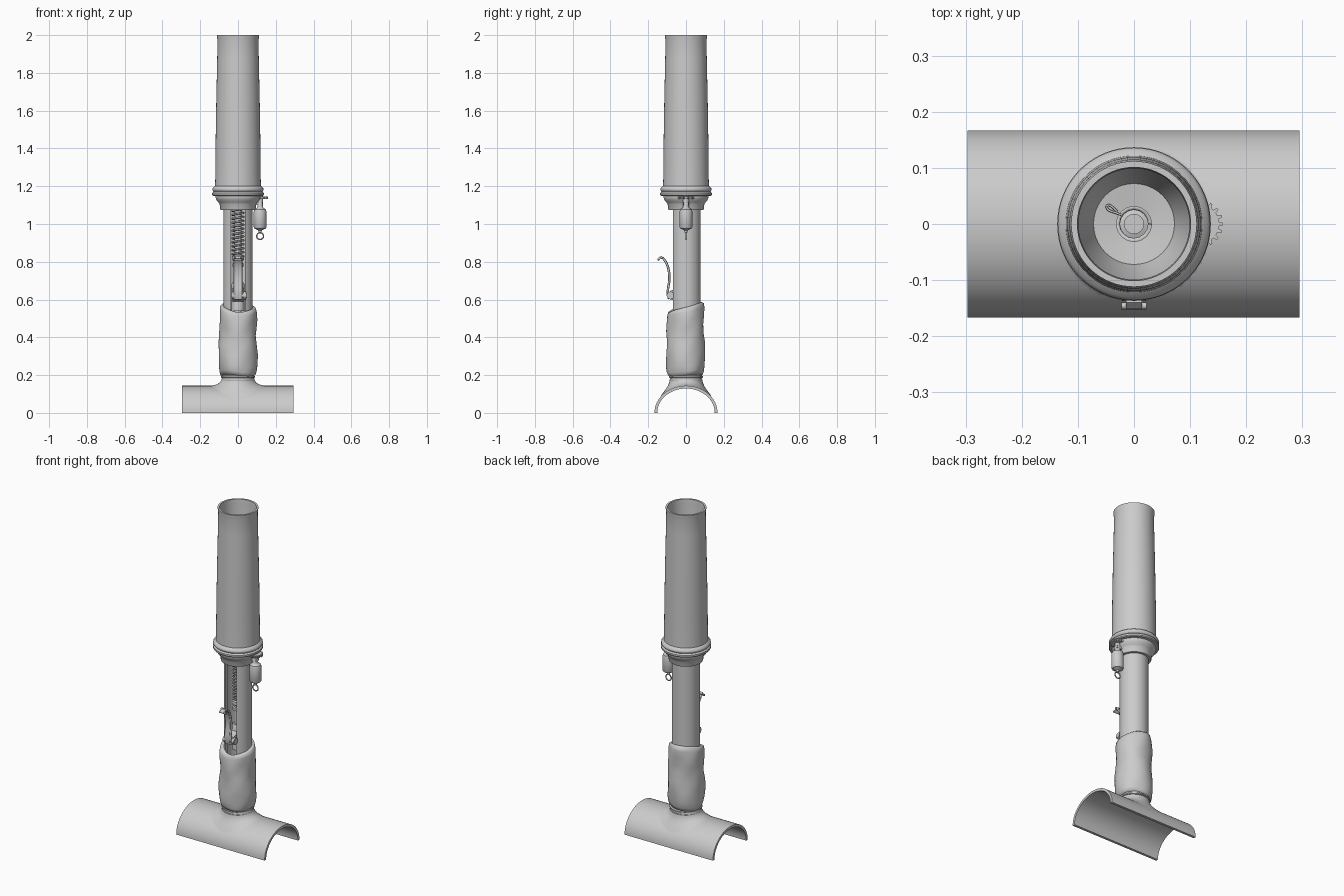
import bpy, bmesh, math
from mathutils import Vector

if "Cube" in bpy.data.objects:
    bpy.data.objects.remove(bpy.data.objects["Cube"])

TAU = 2 * math.pi


def add_mesh(name, verts, faces, smooth=True, angle=35):
    me = bpy.data.meshes.new(name)
    me.from_pydata(verts, [], faces)
    bm = bmesh.new()
    bm.from_mesh(me)
    bmesh.ops.recalc_face_normals(bm, faces=bm.faces)
    bm.to_mesh(me)
    bm.free()
    ob = bpy.data.objects.new(name, me)
    bpy.context.collection.objects.link(ob)
    if smooth:
        bpy.ops.object.select_all(action='DESELECT')
        ob.select_set(True)
        bpy.context.view_layer.objects.active = ob
        bpy.ops.object.shade_smooth_by_angle(angle=math.radians(angle))
    return ob


def loft(name, rings, closed=False, caps=False, angle=35):
    n, m = len(rings[0]), len(rings)
    verts = [p for r in rings for p in r]
    faces = []
    for i in range(m if closed else m - 1):
        a, b = i * n, ((i + 1) % m) * n
        faces += [(a + j, a + (j + 1) % n, b + (j + 1) % n, b + j) for j in range(n)]
    if caps:
        faces += [tuple(range(n)), tuple(range((m - 1) * n, m * n))]
    return add_mesh(name, verts, faces, angle=angle)


def lathe(name, profile, center=(0, 0), seg=48, closed=False, caps=False):
    rings = [[(center[0] + r * math.cos(TAU * j / seg), center[1] + r * math.sin(TAU * j / seg), z)
              for j in range(seg)] for r, z in profile]
    return loft(name, rings, closed, caps)


def prism(name, outline, lo, hi, axis):
    """Extrude a 2D outline along x (0) or z (2)."""
    put = (lambda p, t: (t, p[0], p[1])) if axis == 0 else (lambda p, t: (p[0], p[1], t))
    return loft(name, [[put(p, lo) for p in outline], [put(p, hi) for p in outline]], caps=True)


def tube(name, pts, radius, cyclic=False, smooth_path=False):
    cu = bpy.data.curves.new(name, 'CURVE')
    cu.dimensions = '3D'
    cu.bevel_depth = radius
    cu.bevel_resolution = 2
    cu.use_fill_caps = True
    sp = cu.splines.new('NURBS' if smooth_path else 'POLY')
    sp.points.add(len(pts) - 1)
    for q, p in zip(sp.points, pts):
        q.co = (*p, 1)
    sp.use_cyclic_u = cyclic
    if smooth_path:
        sp.use_endpoint_u = True
        sp.order_u = 3
    ob = bpy.data.objects.new(name, cu)
    bpy.context.collection.objects.link(ob)
    return ob


# Arched base plate
def arc(a, b, start, end, n=32):
    return [(a * math.cos(start + (end - start) * i / n),
             b * math.sin(start + (end - start) * i / n)) for i in range(n + 1)]


prism("base_plate", arc(.167, .144, 0, math.pi) + arc(.152, .129, math.pi, 0), -.297, .295, 0)

# Saddle flare blending the plate into the stem
rings = []
for r, h in [(.155, -.004), (.13, .002), (.11, .008), (.097, .016), (.089, .027), (.085, .042)]:
    ring = []
    for j in range(48):
        x, y = r * math.cos(TAU * j / 48), r * math.sin(TAU * j / 48)
        follow = min(1, max(0, (.05 - h) / .05))
        top = .144 * math.sqrt(1 - (y / .167) ** 2)
        ring.append((x, y, .144 + (top - .144) * follow + h))
    rings.append(ring)
loft("base_flare", rings)
lathe("base_collar", [(.06, .15), (.085, .165), (.088, .17), (.088, .176), (.082, .179),
                      (.082, .184), (.09, .187), (.09, .194), (.083, .198), (.083, .22)])

# Leather grip with slanted top and slight wrinkles
rings = []
shape = [(.083, 0), (.092, .01), (.098, .06), (.102, .15), (.103, .3), (.101, .45), (.097, .58),
         (.098, .7), (.099, .82), (.098, .93), (.094, .985), (.086, 1), (.076, .995)]
for r, t in shape:
    ring = []
    for j in range(48):
        a = TAU * j / 48
        c, s = math.cos(a), math.sin(a)
        bump = .0025 * math.sin(3 * a + 9 * t) + .0015 * math.sin(5 * a - 14 * t)
        rr = r + bump * (t < .99)
        bot = .198 + .012 * s * c
        top = .565 + .022 * s - .006 * c - .01 * max(0, -s) ** 6
        ring.append((rr * c, rr * s - .003, bot + (top - bot) * t))
    rings.append(ring)
loft("grip", rings, angle=60)

# Slotted stem: C-shaped tube open at the front
half = .50
outer = [(.078 * math.cos(t), .078 * math.sin(t)) for t in
         [-math.pi / 2 + half + (TAU - 2 * half) * i / 48 for i in range(49)]]
h2 = math.asin(.037 / .062)
inner = [(.062 * math.cos(t), .062 * math.sin(t)) for t in
         [-math.pi / 2 + h2 + (TAU - 2 * h2) * i / 48 for i in range(48, -1, -1)]]
prism("slotted_stem", outer + inner, .19, 1.10, 2)

# Firing rod, spring and sear in the slot
lathe("firing_rod", [(.018, .5), (.018, 1.17)], caps=True, seg=24)
lathe("rod_head", [(.018, .77), (.03, .775), (.03, .79), (.024, .795), (.024, .805), (.032, .81),
                   (.032, .83), (.018, .835)], seg=24)
tube("spring", [(.03 * math.cos(TAU * i / 16), .03 * math.sin(TAU * i / 16), .83 + .25 * i / 192)
                for i in range(193)], .005)
lathe("sear_block", [(.034, .54), (.034, .68), (.028, .69)], caps=True, seg=24)

# Threaded collar with two rims, plus barrel with stepped bore
lathe("collar", [(.06, 1.075), (.092, 1.075), (.095, 1.082), (.097, 1.105), (.104, 1.115), (.115, 1.128),
                 (.119, 1.14), (.119, 1.147), (.133, 1.149), (.137, 1.154), (.137, 1.164),
                 (.132, 1.169), (.129, 1.171), (.132, 1.174), (.136, 1.18), (.136, 1.186),
                 (.131, 1.194), (.121, 1.202)], seg=64)
lathe("barrel", [(.122, 1.19), (.1205, 1.23), (.119, 1.4), (.115, 1.65), (.110, 1.88),
                 (.1085, 1.97), (.111, 1.985), (.112, 2.0), (.101, 2.0), (.099, 1.98),
                 (.099, 1.25), (.074, 1.2), (.072, 1.19), (.031, 1.185), (.031, 1.1)], seg=64)

# Range adjusting knob with gear, neck and pull ring
kx = .117
lathe("adjusting_knob", [(.003, .952), (.008, .955), (.009, .966), (.016, .97), (.029, .975), (.034, .984),
                         (.034, 1.065), (.03, 1.078), (.018, 1.085), (.015, 1.09),
                         (.015, 1.15)], (kx, 0), 32, caps=True)
gear = []
for i in range(18):
    for off, r in [(-.3, .035), (-.14, .042), (.14, .042), (.3, .035)]:
        a = TAU * (i + off) / 18
        gear.append((kx + r * math.cos(a), r * math.sin(a)))
prism("adjusting_gear", gear, 1.132, 1.146, 2)
prism("knob_bracket", [(.07, -.014), (.13, -.014), (.13, .014), (.07, .014)], 1.1, 1.115, 2)
tube("pull_ring", [(kx + .018 * math.cos(TAU * i / 24), 0, .936 + .018 * math.sin(TAU * i / 24))
                   for i in range(24)], .0035, cyclic=True)

# Trigger lever: curved flat bar with finger rest and pivot
path = [(-.146, .812), (-.138, .822), (-.122, .82), (-.107, .80), (-.096, .775), (-.089, .74),
        (-.088, .70), (-.095, .66), (-.097, .63), (-.09, .602)]
left, right = [], []
for i, p in enumerate(path):
    a, b = Vector(path[max(i - 1, 0)]), Vector(path[min(i + 1, len(path) - 1)])
    d = (b - a).normalized()
    nrm = Vector((-d.y, d.x)) * .0065
    left.append(tuple(Vector(p) + nrm))
    right.append(tuple(Vector(p) - nrm))
prism("trigger_lever", left + right[::-1], -.014, .014, 0)
for s in (-1, 1):
    tube("lever_rib", [(s * .017, y, z) for y, z in path[2:]], .006, smooth_path=True)
for i, (y, z) in enumerate([(-.146, .81), (-.13, .824), (-.112, .808)]):
    tube("finger_ridge_%d" % i, [(-.022, y, z), (.022, y, z)], .006)
tube("lever_pivot", [(-.034, -.085, .622), (.044, -.085, .622)], .013)
for s in (-.026, .036):
    tube("pivot_boss", [(s - .006, -.082, .622), (s + .006, -.082, .622)], .021)
prism("trigger_mount", [(-.086, .6), (-.04, .59), (-.04, .66), (-.086, .645)], -.03, .03, 0)

# Chain hook inside the bore
tube("bore_hook", [(-.02, .015, 1.195), (-.032, .02, 1.195), (-.046, .024, 1.195), (-.05, .032, 1.195),
                   (-.042, .035, 1.195), (-.03, .022, 1.195)], .002, smooth_path=True)
